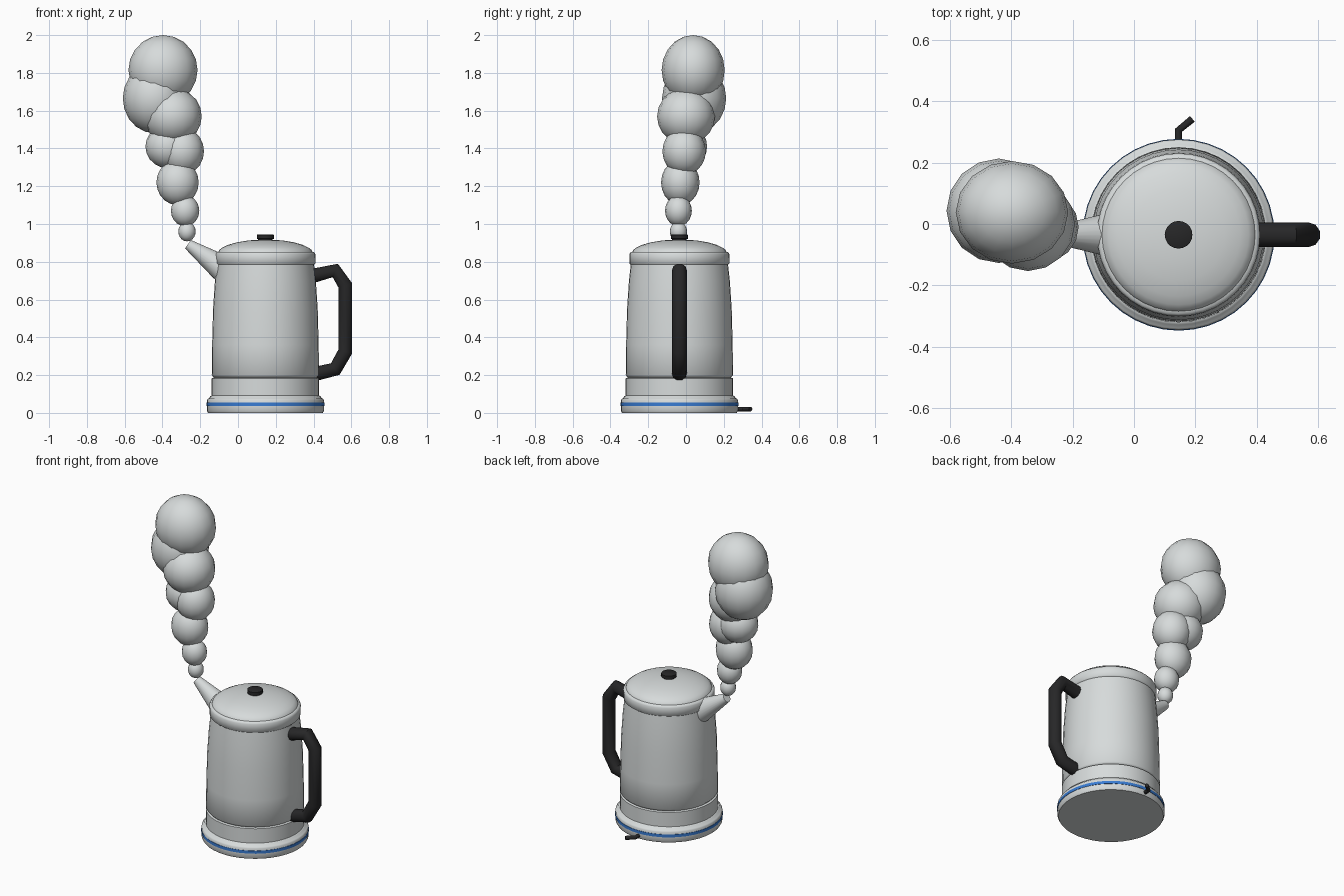
import bpy, math
from mathutils import Vector

if "Cube" in bpy.data.objects:
    bpy.data.objects.remove(bpy.data.objects["Cube"])

CX, CY = 0.145, -0.035  # axis of the pot


def material(name, rgb):
    m = bpy.data.materials.new(name)
    m.use_nodes = True
    m.diffuse_color = (*rgb, 1)
    m.node_tree.nodes["Principled BSDF"].inputs["Base Color"].default_value = (*rgb, 1)
    return m


GREY = material("light_grey", (0.68, 0.71, 0.71))
BLACK = material("black", (0.02, 0.02, 0.021))
BLUE = material("blue", (0.04, 0.2, 0.65))


def finish(obj, name, mat, angle=60):
    obj.name = name
    obj.data.materials.clear()
    obj.data.materials.append(mat)
    bpy.ops.object.select_all(action="DESELECT")
    obj.select_set(True)
    bpy.context.view_layer.objects.active = obj
    bpy.ops.object.shade_smooth_by_angle(angle=math.radians(angle))
    return obj


def lathe(name, profile, mat, angle=50, sides=40):
    """Turn (radius, height) points, listed bottom to top, about the pot axis."""
    verts, faces = [], []
    for r, z in profile:
        for i in range(sides):
            a = math.tau * i / sides
            verts.append((CX + r * math.cos(a), CY + r * math.sin(a), z))
    for k in range(len(profile) - 1):
        for i in range(sides):
            j = (i + 1) % sides
            faces.append((k * sides + i, k * sides + j, (k + 1) * sides + j, (k + 1) * sides + i))
    faces.append(tuple(reversed(range(sides))))
    faces.append(tuple(range((len(profile) - 1) * sides, len(profile) * sides)))
    mesh = bpy.data.meshes.new(name)
    mesh.from_pydata(verts, [], faces)
    obj = bpy.data.objects.new(name, mesh)
    bpy.context.collection.objects.link(obj)
    return finish(obj, name, mat, angle)


def tube(name, points, radius, mat, angle=40):
    """Round bar along a straight-sided path."""
    curve = bpy.data.curves.new(name, "CURVE")
    curve.dimensions = "3D"
    curve.bevel_depth = radius
    curve.bevel_resolution = 3
    curve.use_fill_caps = True
    spline = curve.splines.new("POLY")
    spline.points.add(len(points) - 1)
    for p, co in zip(spline.points, points):
        p.co = (*co, 1)
    obj = bpy.data.objects.new(name, curve)
    bpy.context.collection.objects.link(obj)
    bpy.ops.object.select_all(action="DESELECT")
    obj.select_set(True)
    bpy.context.view_layer.objects.active = obj
    bpy.ops.object.convert(target="MESH")
    return finish(bpy.context.object, name, mat, angle)


# Heating base with a stripe, and the collar above it
lathe("base", [(0.304, 0), (0.31, 0.01), (0.31, 0.068), (0.304, 0.076),
               (0.298, 0.078), (0.293, 0.088), (0.283, 0.092)], GREY)
lathe("base_stripe", [(0.3, 0.035), (0.312, 0.036), (0.312, 0.054), (0.3, 0.055)], BLUE)
lathe("collar", [(0.285, 0.085), (0.285, 0.183), (0.27, 0.188)], GREY)

# Tapering body, rim and domed lid
lathe("body", [(0.272, 0.186), (0.284, 0.2), (0.282, 0.36), (0.277, 0.55),
               (0.267, 0.7), (0.257, 0.79)], GREY)
lathe("rim", [(0.252, 0.78), (0.264, 0.79), (0.265, 0.84), (0.258, 0.851), (0.245, 0.853)], GREY)
lathe("lid", [(0.25, 0.85), (0.245, 0.862), (0.228, 0.875), (0.2, 0.889),
              (0.15, 0.903), (0.09, 0.913), (0.03, 0.917)], GREY)
lathe("lid_knob", [(0.038, 0.91), (0.038, 0.92), (0.045, 0.922), (0.045, 0.942), (0.04, 0.945)],
      BLACK, 35, 20)

# Spout
tip, root = Vector((-0.265, CY, 0.893)), Vector((-0.085, CY, 0.767))
axis = tip - root
bpy.ops.mesh.primitive_cone_add(vertices=24, radius1=0.071, radius2=0.027, depth=axis.length,
                                location=(tip + root) / 2,
                                rotation=axis.to_track_quat("Z", "Y").to_euler())
finish(bpy.context.object, "spout", GREY, 40)

# Handle and power cord
tube("handle", [(x, CY, z) for x, z in [(0.39, 0.724), (0.515, 0.754), (0.568, 0.675),
                                        (0.568, 0.325), (0.515, 0.232), (0.39, 0.202)]], 0.04, BLACK)
tube("power_cord", [(CX, 0.25, 0.02), (CX, 0.305, 0.02), (0.19, 0.342, 0.02)], 0.012, BLACK)

# Steam puffs: centre x, y, z, then radii across, deep and high
puffs = [
    (-0.27, -0.04, 0.96, 0.046, 0.046, 0.052),
    (-0.28, -0.04, 1.07, 0.075, 0.071, 0.082),
    (-0.32, -0.03, 1.22, 0.112, 0.102, 0.12),
    (-0.295, -0.01, 1.385, 0.115, 0.115, 0.125),
    (-0.37, 0.0, 1.41, 0.12, 0.112, 0.115),
    (-0.345, 0.0, 1.57, 0.153, 0.153, 0.15),
    (-0.44, 0.043, 1.665, 0.17, 0.17, 0.185),
    (-0.397, 0.038, 1.815, 0.183, 0.167, 0.185),
]
for n, (x, y, z, rx, ry, rz) in enumerate(puffs, 1):
    bpy.ops.mesh.primitive_uv_sphere_add(segments=16, ring_count=10, radius=1, location=(x, y, z))
    puff = bpy.context.object
    puff.scale = (rx, ry, rz)
    finish(puff, f"steam_puff_{n}", GREY, 80)
